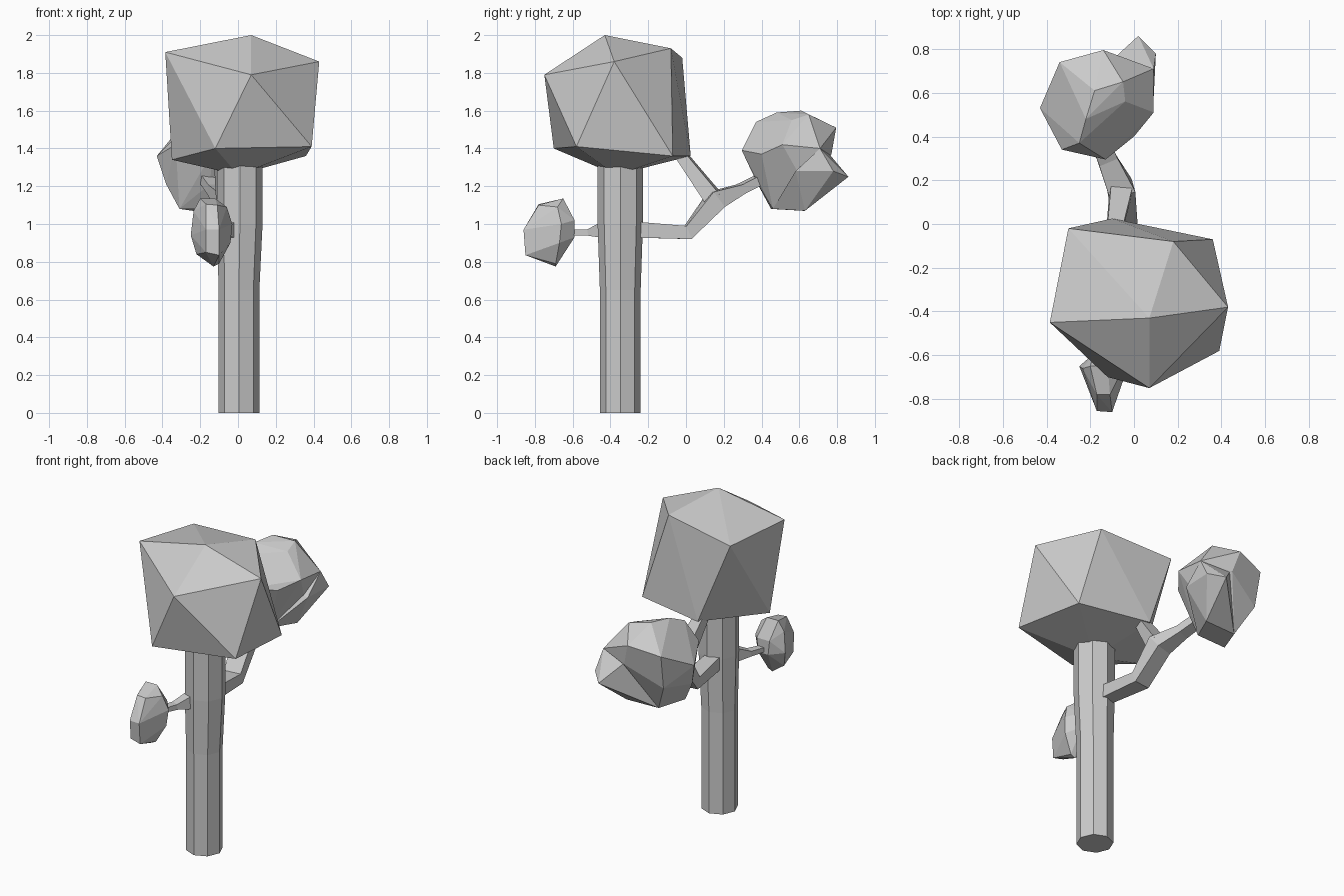
import bpy, bmesh
from math import cos, sin, tau
from mathutils import Vector


def finish(name, bm):
    bmesh.ops.recalc_face_normals(bm, faces=bm.faces)
    mesh = bpy.data.meshes.new(name)
    bm.to_mesh(mesh)
    bm.free()
    obj = bpy.data.objects.new(name, mesh)
    bpy.context.collection.objects.link(obj)
    return obj


def faceted_clump(name, points):
    """Low-poly foliage: the convex hull of its corner points."""
    bm = bmesh.new()
    verts = [bm.verts.new(p) for p in points]
    bmesh.ops.convex_hull(bm, input=verts)
    bmesh.ops.dissolve_limit(bm, angle_limit=0.09, verts=bm.verts, edges=bm.edges)
    loose = [v for v in bm.verts if not v.link_faces]
    bmesh.ops.delete(bm, geom=loose, context='VERTS')
    return finish(name, bm)


def skin(name, rings):
    """Closed skin over equal-sized rings of points."""
    bm = bmesh.new()
    rows = [[bm.verts.new(p) for p in ring] for ring in rings]
    n = len(rows[0])
    for a, b in zip(rows, rows[1:]):
        for i in range(n):
            j = (i + 1) % n
            bm.faces.new((a[i], a[j], b[j], b[i]))
    bm.faces.new(rows[0])
    bm.faces.new(rows[-1])
    return finish(name, bm)


def branch(name, path):
    """Four-sided limb; path holds (centre, half width, half height)."""
    centres = [Vector(p[0]) for p in path]
    rings = []
    for i, (c, w, h) in enumerate(path):
        d = centres[min(i + 1, len(path) - 1)] - centres[max(i - 1, 0)]
        side = d.cross(Vector((0, 0, 1))).normalized()
        up = side.cross(d).normalized()
        rings.append([centres[i] + side * w * a + up * h * b
                      for a, b in ((-1, -1), (1, -1), (1, 1), (-1, 1))])
    return skin(name, rings)


# Eight-sided trunk, slightly wider towards the top
trunk = [(0.0, 0.005, 0.108), (0.65, 0.005, 0.108),
         (1.0, 0.01, 0.12), (1.32, 0.01, 0.12)]
skin("trunk", [[(x + r * cos(tau * i / 8), -0.348 + r * sin(tau * i / 8), z)
                for i in range(8)] for z, x, r in trunk])

# Main crown, a slightly distorted icosahedron
faceted_clump("crown", [
    (0.07, -0.43, 2.0),
    (0.43, -0.38, 1.86), (0.07, -0.75, 1.79), (-0.385, -0.45, 1.91),
    (-0.30, -0.02, 1.88), (0.18, -0.08, 1.93),
    (0.39, -0.58, 1.41), (-0.12, -0.70, 1.40), (-0.35, -0.35, 1.34),
    (-0.10, 0.025, 1.36), (0.36, -0.07, 1.36),
    (0.0, -0.37, 1.26)])

# Rear clump: main body plus a lobe that leaves a notch at the back
faceted_clump("rear_clump", [
    (-0.18, 0.61, 1.60), (-0.22, 0.48, 1.59), (-0.05, 0.65, 1.58),
    (-0.25, 0.37, 1.54), (-0.04, 0.56, 1.55),
    (-0.34, 0.74, 1.47), (-0.14, 0.795, 1.51),
    (-0.43, 0.53, 1.36), (-0.33, 0.34, 1.42), (-0.13, 0.295, 1.39),
    (0.0, 0.40, 1.37), (0.09, 0.51, 1.42), (0.09, 0.71, 1.40),
    (-0.10, 0.77, 1.37), (-0.33, 0.70, 1.25),
    (-0.38, 0.48, 1.21), (-0.15, 0.38, 1.21), (0.05, 0.60, 1.26),
    (-0.31, 0.45, 1.08), (-0.24, 0.62, 1.07), (-0.10, 0.46, 1.08)])
faceted_clump("rear_clump_lobe", [
    (0.02, 0.86, 1.25), (0.10, 0.78, 1.28), (0.09, 0.71, 1.40),
    (-0.10, 0.75, 1.38), (0.09, 0.58, 1.28), (-0.02, 0.63, 1.07),
    (-0.24, 0.62, 1.07), (-0.10, 0.46, 1.08), (-0.2, 0.6, 1.3)])

# Small front clump
faceted_clump("front_clump", [
    (-0.20, -0.65, 1.135), (-0.12, -0.65, 1.135),
    (-0.17, -0.78, 1.105), (-0.11, -0.78, 1.10),
    (-0.235, -0.66, 1.07), (-0.06, -0.68, 1.09),
    (-0.17, -0.855, 0.97), (-0.10, -0.86, 0.97),
    (-0.25, -0.65, 0.94), (-0.03, -0.66, 1.0), (-0.04, -0.67, 0.90),
    (-0.17, -0.845, 0.85), (-0.10, -0.85, 0.835),
    (-0.22, -0.68, 0.84), (-0.13, -0.69, 0.775), (-0.10, -0.69, 0.79),
    (-0.18, -0.59, 1.02), (-0.09, -0.59, 1.02),
    (-0.17, -0.59, 0.93), (-0.10, -0.59, 0.93)])

# Limbs joining the clumps to the trunk
branch("rear_limb", [
    ((-0.01, -0.27, 0.97), 0.045, 0.042),
    ((-0.04, 0.01, 0.955), 0.055, 0.037),
    ((-0.06, 0.16, 1.13), 0.06, 0.05),
    ((-0.12, 0.29, 1.185), 0.045, 0.025),
    ((-0.17, 0.42, 1.25), 0.04, 0.025)])
branch("crown_limb", [
    ((-0.06, 0.15, 1.13), 0.05, 0.045),
    ((-0.09, -0.03, 1.37), 0.035, 0.028)])
branch("front_limb", [
    ((-0.04, -0.42, 0.97), 0.035, 0.045),
    ((-0.09, -0.51, 0.955), 0.025, 0.017),
    ((-0.13, -0.62, 0.955), 0.02, 0.014)])
